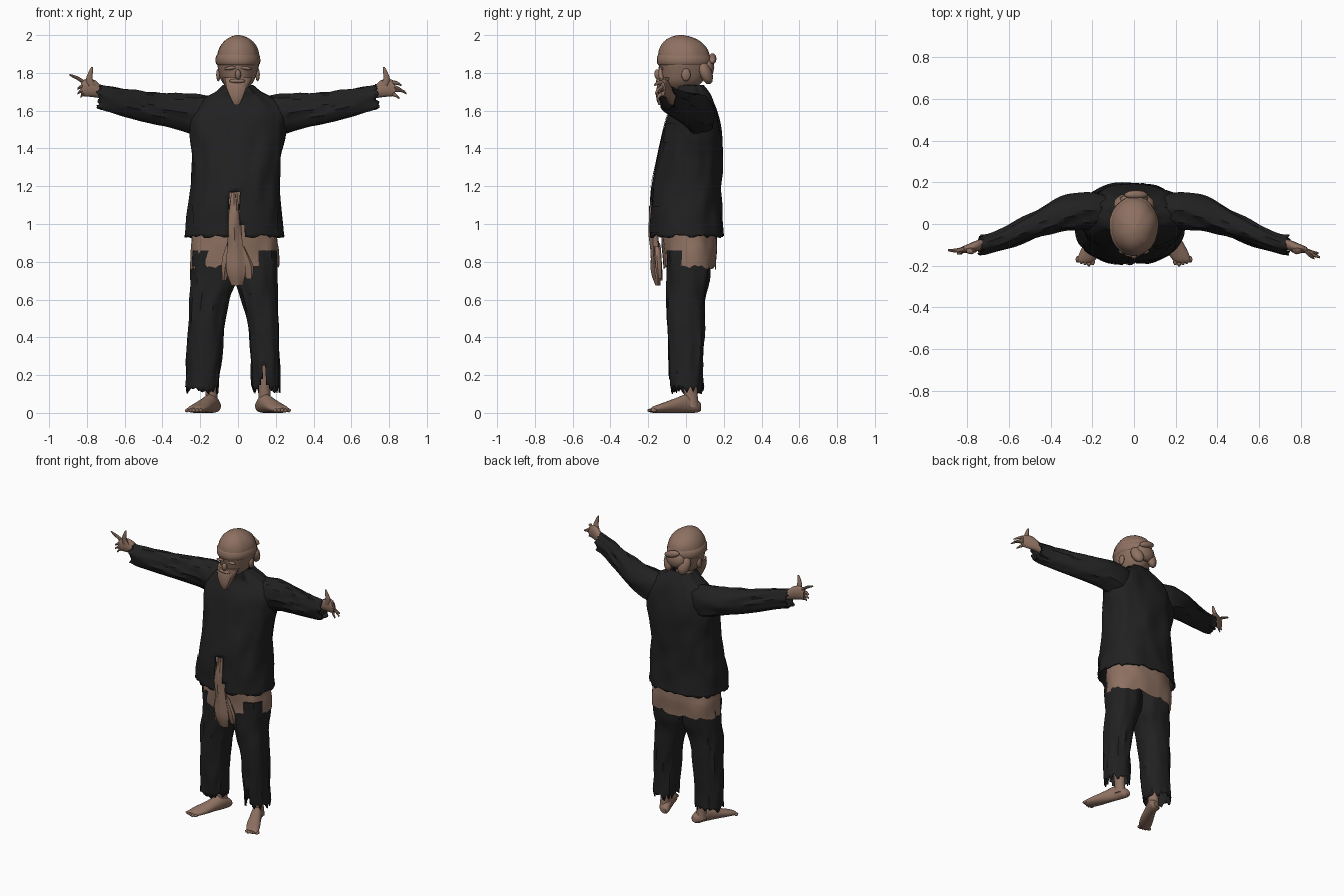
import bpy, bmesh, math, random
from mathutils import Vector, noise, Euler

random.seed(4)
old = bpy.data.objects.get("Cube")
if old:
    bpy.data.objects.remove(old, do_unlink=True)


def material(name, rgb):
    m = bpy.data.materials.new(name)
    m.use_nodes = True
    m.diffuse_color = (*rgb, 1)
    m.node_tree.nodes["Principled BSDF"].inputs["Base Color"].default_value = (*rgb, 1)
    return m


SKIN = material("warm brown", (0.27, 0.165, 0.12))
CLOTH = material("black cloth", (0.015, 0.015, 0.016))


def finish(name, bm, mat, angle=40):
    bmesh.ops.recalc_face_normals(bm, faces=bm.faces)
    me = bpy.data.meshes.new(name)
    bm.to_mesh(me)
    bm.free()
    me.materials.append(mat)
    ob = bpy.data.objects.new(name, me)
    bpy.context.collection.objects.link(ob)
    bpy.ops.object.select_all(action='DESELECT')
    ob.select_set(True)
    bpy.context.view_layer.objects.active = ob
    bpy.ops.object.shade_smooth_by_angle(angle=math.radians(angle))
    return ob


def spline(a, b, c, d, t):
    return [0.5 * (2 * q + (r - p) * t + (2 * p - 5 * q + 4 * r - s) * t * t
                   + (3 * q - p - 3 * r + s) * t ** 3) for p, q, r, s in zip(a, b, c, d)]


def loft(name, sections, mat, axis='z', n=16, steps=3, power=2, wrinkle=0,
         jag=0, caps=(True, True), cut=None, thick=0, side=1):
    """Skin rings of (x, y, z, radius, radius) laid across the axis; jag tears the first ring."""
    u, v, w = {'x': (1, 2, 0), 'y': (0, 2, 1), 'z': (0, 1, 2)}[axis]
    rows = []
    for i in range(len(sections) - 1):
        quad = [sections[min(max(i + k, 0), len(sections) - 1)] for k in (-1, 0, 1, 2)]
        rows += [spline(*quad, t / steps) for t in range(steps)]
    rows.append(list(sections[-1]))
    grow = 1 if sections[-1][w] > sections[0][w] else -1
    bm = bmesh.new()
    rings = []
    for i, row in enumerate(rows):
        ring = []
        for j in range(n):
            a = math.tau * j / n - math.pi / 2
            ca, sa = math.cos(a), math.sin(a)
            co = Vector(row[:3])
            bump = wrinkle * noise.noise(Vector(row[:3]) * 7 + Vector((ca, sa, 0)) * 3)
            co[u] += (max(row[3], .001) + bump) * math.copysign(abs(ca) ** (2 / power), ca)
            co[v] += (max(row[4], .001) + bump) * math.copysign(abs(sa) ** (2 / power), sa)
            if i == 0 and jag:
                co[w] += grow * random.uniform(-jag, jag)
            co.x *= side
            ring.append(bm.verts.new(co))
        rings.append(ring)
    for r, s in zip(rings, rings[1:]):
        for j in range(n):
            k = (j + 1) % n
            bm.faces.new((r[j], r[k], s[k], s[j]))
    for cap, ring in zip(caps, (rings[0], rings[-1])):
        if cap:
            bm.faces.new(ring)
    if cut:
        gone = [f for f in bm.faces if cut(f.calc_center_median())]
        bmesh.ops.delete(bm, geom=gone, context='FACES')
    ob = finish(name, bm, mat)
    if thick:
        mod = ob.modifiers.new("cloth_thickness", 'SOLIDIFY')
        mod.thickness = thick
    return ob


def ball(name, loc, size, mat=SKIN, rot=(0, 0, 0), detail=2):
    bm = bmesh.new()
    bmesh.ops.create_icosphere(bm, subdivisions=detail, radius=1)
    turn = Euler(rot).to_matrix()
    for p in bm.verts:
        p.co = turn @ Vector(c * s for c, s in zip(p.co, size)) + Vector(loc)
    return finish(name, bm, mat, 60)


# Jacket body, open at the lower front
def front_slit(c):
    return c.y < -.1 and c.z < 1.17 and abs(c.x + .015) < .018 + (1.17 - c.z) * .11


jacket = loft("jacket", [(-.02, 0, .935, .265, .195), (-.02, 0, 1.05, .25, .19),
              (-.015, .005, 1.2, .235, .185), (-.005, .02, 1.35, .235, .17),
              (-.005, .035, 1.48, .255, .155), (0, .04, 1.58, .25, .13),
              (0, .045, 1.66, .19, .095), (0, .035, 1.70, .12, .085),
              (0, .025, 1.735, .08, .07)], CLOTH, n=72, steps=5, power=2.3,
              wrinkle=.012, jag=.01, caps=(False, False), cut=front_slit, thick=.012)

# Pockets, flaps and front placket laid over the jacket
for name, x, z, w, h in (("chest_pocket", .15, 1.48, .1, .1), ("chest_pocket_flap", .15, 1.52, .11, .025),
                         ("right_pocket", -.16, 1.02, .15, .13), ("left_pocket", .13, 1.02, .15, .13),
                         ("right_pocket_flap", -.16, 1.08, .16, .03), ("left_pocket_flap", .13, 1.08, .16, .03),
                         ("placket", -.01, 1.4, .035, .42)):
    bm = bmesh.new()
    bmesh.ops.create_grid(bm, x_segments=8, y_segments=10, size=.5)
    for p in bm.verts:
        p.co = Vector((x + p.co.x * w, -.3, z + p.co.y * h))
    plate = finish(name, bm, CLOTH)
    wrap = plate.modifiers.new("lie_on_jacket", 'SHRINKWRAP')
    wrap.target = jacket
    wrap.wrap_method = 'PROJECT'
    wrap.use_project_y = True
    wrap.use_positive_direction = True
    wrap.use_negative_direction = False
    wrap.wrap_mode = 'ABOVE_SURFACE'
    wrap.offset = .005

# Undershirt, belt and hanging sash
loft("undershirt", [(-.02, .02, .77, .235, .14), (-.02, .02, .86, .232, .145),
     (-.02, .015, .95, .225, .145), (-.015, .01, 1.25, .205, .155)], SKIN, n=48, steps=4,
     power=2.3, wrinkle=.012, jag=.012, caps=(False, True))
loft("belt", [(-.015, .01, 1.075, .212, .16), (-.015, .01, 1.105, .212, .16)], CLOTH, n=40)
loft("sash", [(-.005, -.15, .675, .03, .012), (-.01, -.16, .75, .052, .025),
     (-.015, -.165, .85, .042, .025), (-.02, -.172, .97, .036, .022),
     (-.02, -.172, 1.08, .025, .018), (-.02, -.16, 1.17, .012, .012)], SKIN, n=14, wrinkle=.012)
loft("sash_end", [(.06, -.14, .71, .015, .01), (.05, -.145, .78, .03, .018),
     (.015, -.15, .88, .02, .015)], SKIN, n=10, wrinkle=.008)
loft("sash_tail", [(-.075, -.135, .7, .012, .01), (-.065, -.14, .79, .022, .015),
     (-.04, -.15, .9, .02, .015)], SKIN, n=10, wrinkle=.008)

# Ragged trousers, the left leg torn open at the front
def shin_tear(c):
    return c.y < -.02 and abs(c.x - .135) < (.24 - c.z) * .25


loft("right_trouser_leg", [(-.19, .005, .12, .088, .085), (-.18, 0, .25, .09, .09),
     (-.173, 0, .4, .092, .095), (-.152, 0, .6, .107, .1), (-.13, .01, .7, .124, .112),
     (-.125, .015, .86, .122, .12)], CLOTH, n=36, steps=4, power=2.3, wrinkle=.012,
     jag=.022, caps=(False, True), thick=.006)
loft("left_trouser_leg", [(.15, .005, .125, .075, .085), (.145, 0, .25, .075, .09),
     (.14, 0, .4, .078, .095), (.115, 0, .6, .097, .1), (.1, .01, .7, .112, .112),
     (.095, .015, .86, .115, .12)], CLOTH, n=36, steps=4, power=2.3, wrinkle=.012,
     jag=.022, caps=(False, True), cut=shin_tear, thick=.006)

# Sleeves, wrists, palms, thumbs, shins and feet, mirrored
for label, s in (("left", 1), ("right", -1)):
    loft(label + "_sleeve", [(.735, -.1, 1.672, .046, .062), (.68, -.09, 1.66, .046, .066),
         (.5, -.015, 1.622, .062, .077), (.39, .03, 1.605, .074, .086), (.29, .06, 1.592, .086, .097),
         (.2, .065, 1.575, .09, .11), (.1, .05, 1.57, .08, .1)], CLOTH, 'x', n=28, steps=5,
         wrinkle=.016, jag=.016, caps=(False, True), thick=.005, side=s)
    loft(label + "_palm", [(.64, -.075, 1.66, .028, .03), (.71, -.092, 1.69, .026, .03),
         (.755, -.105, 1.715, .026, .045), (.8, -.118, 1.722, .02, .047),
         (.83, -.125, 1.715, .014, .038)], SKIN, 'x', side=s)
    loft(label + "_thumb", [(.775, -.12, 1.73, .026, .02), (.787, -.13, 1.77, .018, .014),
         (.778, -.135, 1.81, .011, .01), (.772, -.135, 1.832, .005, .005)], SKIN, n=10, side=s)
    loft(label + "_shin", [(.14, .03, .03, .036, .04), (.14, .025, .1, .032, .036),
         (.14, .02, .22, .038, .042), (.14, .01, .4, .045, .05)], SKIN, side=s)
    loft(label + "_foot", [(.118, .08, .03, .018, .018), (.125, .06, .036, .035, .034),
         (.142, .01, .05, .038, .05), (.17, -.05, .04, .043, .04), (.203, -.12, .027, .05, .027),
         (.228, -.17, .018, .044, .018), (.235, -.185, .014, .03, .011)], SKIN, 'y', n=20, side=s)
    for i in range(5):
        ball(label + "_toe", (s * (.198 + .018 * i), -.188 + .006 * abs(i - 1), .013),
             (.012, .018, .011), detail=1)

# Fingers: spread on the left hand, pointing with curled ones on the right
for label, s, tips in (
        ("left", 1, ((.865, -.165, 1.735), (.893, -.16, 1.69), (.885, -.14, 1.70), (.855, -.15, 1.665))),
        ("right", -1, ((.893, -.125, 1.79), (.85, -.14, 1.715), (.85, -.14, 1.69), (.835, -.14, 1.67)))):
    for i, tip in enumerate(tips):
        root = Vector((.815, -.12, 1.75 - .02 * i))
        end = Vector(tip)
        mid = root.lerp(end, .5) + Vector((0, -.005, .004))
        loft(label + "_finger", [(*root, .012, .012), (*mid, .01, .01), (*end, .005, .005)],
             SKIN, 'x', n=8, side=s)

# Head, neck and beard
loft("neck", [(0, .03, 1.62, .065, .06), (0, .01, 1.72, .058, .06), (0, 0, 1.8, .06, .065)], SKIN)
loft("head", [(0, -.03, 1.715, .045, .07), (0, -.02, 1.75, .082, .105), (0, -.012, 1.8, .102, .126),
     (.002, -.01, 1.86, .113, .138), (.002, -.012, 1.92, .105, .13), (.002, -.018, 1.965, .078, .098),
     (.002, -.025, 1.99, .042, .055), (.002, -.028, 2, .01, .012)], SKIN, n=24, steps=3, wrinkle=.006)
loft("beard", [(-.008, -.135, 1.63, .014, .012), (-.008, -.13, 1.665, .034, .028),
     (-.008, -.115, 1.72, .06, .042), (-.004, -.095, 1.775, .08, .05)], SKIN, n=14, wrinkle=.008)
ball("nose", (0, -.148, 1.79), (.016, .02, .03), rot=(.2, 0, 0))
ball("moustache", (-.004, -.142, 1.757), (.045, .018, .012))
for s in (-1, 1):
    ball("brow", (s * .038, -.132, 1.826), (.036, .014, .01), rot=(0, s * .15, 0))
    ball("ear", (s * .104, .0, 1.79), (.012, .025, .035))

# Head wrap: tilted band, knot and loose flaps behind
loft("wrap_band", [(0, -.008, 1.838, .106, .132), (0, -.01, 1.85, .118, .144),
     (0, -.01, 1.885, .117, .142), (0, -.012, 1.9, .106, .131)], SKIN, n=24, steps=2, wrinkle=.006)
ball("wrap_knot", (0, .115, 1.83), (.07, .035, .06))
ball("wrap_roll", (.01, .14, 1.875), (.06, .022, .024), rot=(0, .3, 0))
for s in (-1, 1):
    ball("wrap_flap", (s * .06, .105, 1.8), (.04, .03, .065), rot=(.25, s * .35, s * -.5))
